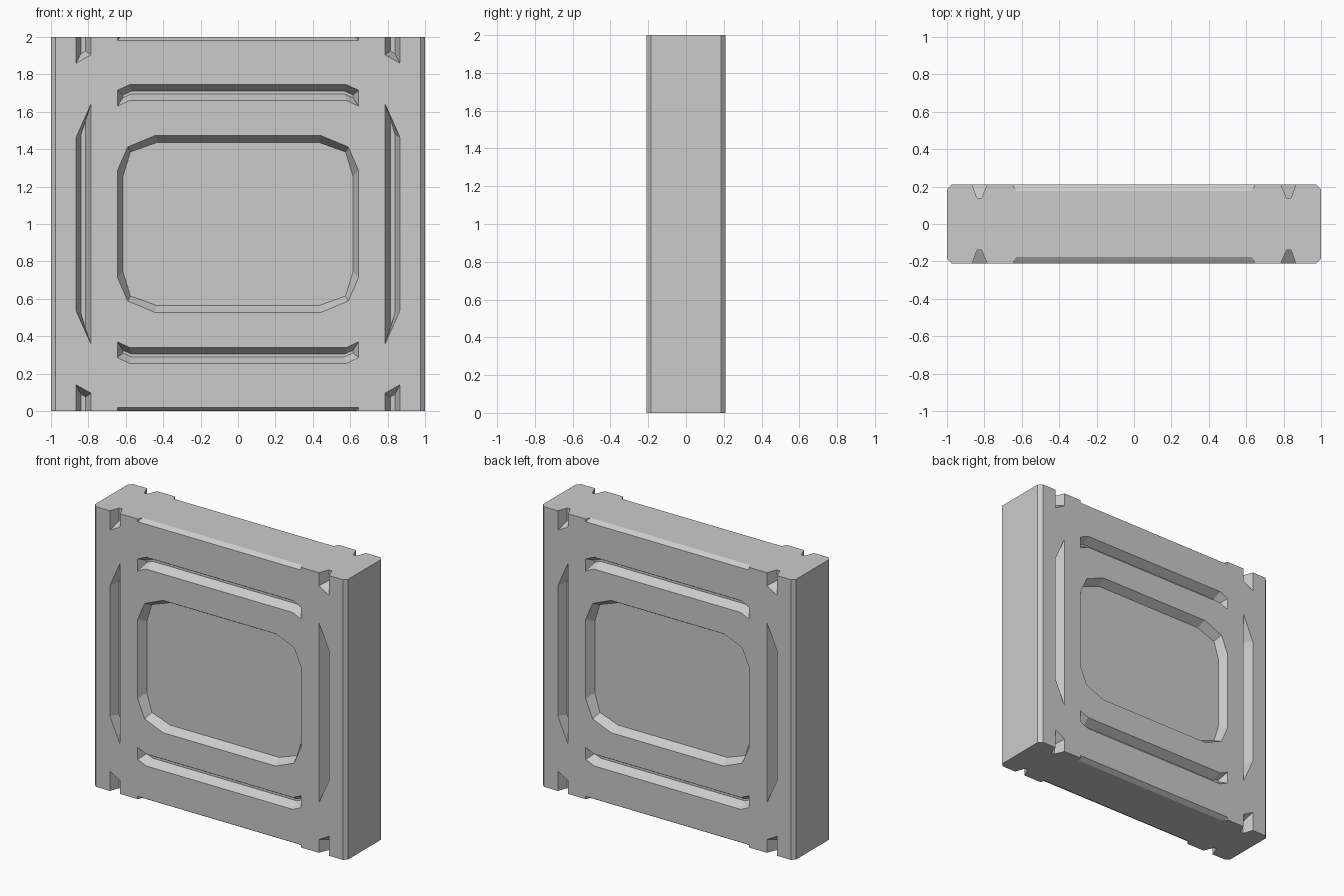
import bpy, bmesh

if "Cube" in bpy.data.objects:
    bpy.data.objects.remove(bpy.data.objects["Cube"])

HALF_Y = 0.21
CUTTERS = []


def mesh_object(name, bm):
    bmesh.ops.recalc_face_normals(bm, faces=bm.faces)
    me = bpy.data.meshes.new(name)
    bm.to_mesh(me)
    bm.free()
    ob = bpy.data.objects.new(name, me)
    bpy.context.collection.objects.link(ob)
    return ob


def loft(bm, rings):
    """Closed solid through a list of equally long point rings."""
    vs = [[bm.verts.new(p) for p in r] for r in rings]
    n = len(vs[0])
    for a, b in zip(vs, vs[1:]):
        for i in range(n):
            j = (i + 1) % n
            bm.faces.new((a[i], a[j], b[j], b[i]))
    bm.faces.new(vs[0])
    bm.faces.new(vs[-1])


def recess(bm, outer, floor, depth, sx=1, sz=1):
    """Sloped recess on front and back; points are (x, height from centre)."""
    for sy in (-1, 1):
        loft(bm, [[(sx * x, sy * y, 1 + sz * z) for x, z in pts]
                  for pts, y in ((outer, HALF_Y + 0.03), (outer, HALF_Y),
                                 (floor, HALF_Y - depth))])


def both_sides(pts):
    """Complete a right-half outline with its left half."""
    return pts + [(-x, z) for x, z in reversed(pts)]


# solid wall block with chamfered vertical corners
bm = bmesh.new()
quarter = [(1, 0.185), (0.975, HALF_Y)]
plan = quarter + [(-x, y) for x, y in reversed(quarter)]
plan += [(-x, -y) for x, y in plan]
loft(bm, [[(x, y, z) for x, y in plan] for z in (0, 2)])
panel = mesh_object("wall_panel", bm)

cut = bmesh.new()

# central window-shaped recess
q_out = [(0.645, 0.285), (0.59, 0.412), (0.445, 0.472)]
q_in = [(0.615, 0.255), (0.575, 0.385), (0.43, 0.437)]
rings = [both_sides([(x, -z) for x, z in reversed(q)] + q) for q in (q_out, q_in)]
recess(cut, rings[0], rings[1], 0.06)

for sz in (-1, 1):
    # horizontal slots above and below the window
    recess(cut, both_sides([(0.58, 0.66), (0.645, 0.63), (0.645, 0.715), (0.58, 0.745)]),
           both_sides([(0.57, 0.695), (0.615, 0.675), (0.615, 0.69), (0.57, 0.71)]),
           0.06, 1, sz)
    # shallow bevel along top and bottom edges
    recess(cut, both_sides([(0.645, 0.98), (0.645, 1.1)]),
           both_sides([(0.63, 1.001), (0.63, 1.1)]), 0.035, 1, sz)

for sx in (-1, 1):
    # tall side slots
    recess(cut, [(0.785, -0.645), (0.865, -0.465), (0.865, 0.465), (0.785, 0.645)],
           [(0.815, -0.56), (0.84, -0.475), (0.84, 0.475), (0.815, 0.56)], 0.07, sx)
    # open notches at the four corners
    for sz in (-1, 1):
        recess(cut, [(0.785, 1.1), (0.785, 0.905), (0.865, 0.86), (0.865, 1.1)],
               [(0.815, 1.1), (0.815, 0.925), (0.84, 0.91), (0.84, 1.1)], 0.07, sx, sz)

cutter = mesh_object("recess_cutter", cut)
cutter.hide_render = True

# carve the recesses
mod = panel.modifiers.new("recesses", 'BOOLEAN')
mod.operation = 'DIFFERENCE'
mod.solver = 'EXACT'
mod.object = cutter
bpy.context.view_layer.objects.active = panel
panel.select_set(True)
bpy.ops.object.modifier_apply(modifier=mod.name)
bpy.data.objects.remove(cutter)
